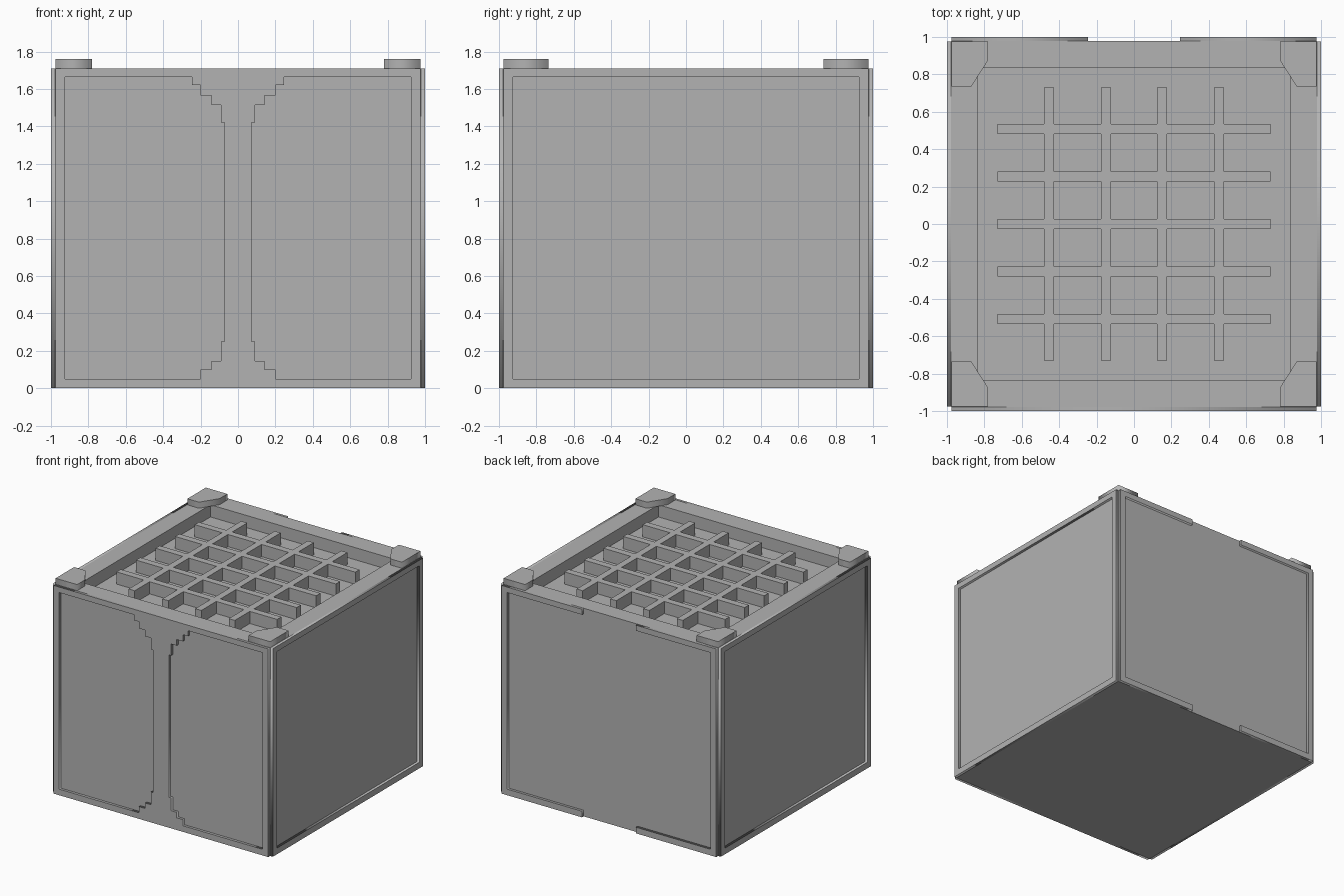
import bpy, bmesh
from math import radians, pi

cube = bpy.data.objects.get("Cube")
if cube:
    bpy.data.objects.remove(cube, do_unlink=True)

CORE, EDGE, H = 0.978, 0.975, 1.71     # core half width, plate half width, body height
THICK = 1 - CORE                       # raised plate thickness
INNER, LOW, HIGH = 0.925, 0.05, 1.665  # recess limits on the sides

grey = bpy.data.materials.new("plain grey")
grey.use_nodes = True
grey.diffuse_color = (0.45, 0.45, 0.45, 1)
grey.node_tree.nodes["Principled BSDF"].inputs["Base Color"].default_value = (0.45, 0.45, 0.45, 1)


def add_object(name, bm, location=(0, 0, 0), rotation=(0, 0, 0)):
    bmesh.ops.recalc_face_normals(bm, faces=bm.faces)
    mesh = bpy.data.meshes.new(name)
    bm.to_mesh(mesh)
    bm.free()
    mesh.materials.append(grey)
    obj = bpy.data.objects.new(name, mesh)
    obj.location, obj.rotation_euler = location, rotation
    bpy.context.collection.objects.link(obj)
    return obj


def plate(name, loops, thickness, location, rotation=(0, 0, 0)):
    """Flat plate from outline loops; inner loops become holes."""
    curve = bpy.data.curves.new(name, 'CURVE')
    curve.dimensions, curve.fill_mode = '2D', 'BOTH'
    curve.extrude = thickness / 2
    for loop in loops:
        spline = curve.splines.new('POLY')
        spline.points.add(len(loop) - 1)
        for point, (x, y) in zip(spline.points, loop):
            point.co = (x, y, 0, 1)
        spline.use_cyclic_u = True
    temp = bpy.data.objects.new("outline", curve)
    bpy.context.collection.objects.link(temp)
    graph = bpy.context.evaluated_depsgraph_get()
    mesh = bpy.data.meshes.new_from_object(temp.evaluated_get(graph))
    bm = bmesh.new()
    bm.from_mesh(mesh)
    bpy.data.objects.remove(temp)
    bpy.data.curves.remove(curve)
    bpy.data.meshes.remove(mesh)
    bmesh.ops.remove_doubles(bm, verts=bm.verts, dist=0.0005)
    bmesh.ops.dissolve_limit(bm, angle_limit=radians(1), verts=bm.verts, edges=bm.edges)
    return add_object(name, bm, location, rotation)


def rect(x0, y0, x1, y1):
    return [(x0, y0), (x1, y0), (x1, y1), (x0, y1)]


def mirror(loop):
    return [(-x, y) for x, y in reversed(loop)]


# Body with a square well sunk into the top
bm = bmesh.new()
bmesh.ops.create_cube(bm, size=2)
for v in bm.verts:
    v.co = (v.co.x * CORE, v.co.y * CORE, (v.co.z + 1) * H / 2)
top = max(bm.faces, key=lambda f: f.calc_center_median().z)
bmesh.ops.inset_region(bm, faces=[top], thickness=CORE - 0.775)
well = bmesh.ops.extrude_face_region(bm, geom=[top])["geom"]
bmesh.ops.translate(bm, vec=(0, 0, -0.1), verts=[g for g in well if isinstance(g, bmesh.types.BMVert)])
if top.is_valid:
    bmesh.ops.delete(bm, geom=[top], context='FACES')
add_object("body", bm)

# Side frames
outer = rect(-EDGE, 0, EDGE, H)
mid = CORE + THICK / 2
for name, sign in (("left", 1), ("right", -1)):
    plate(name + "_side_frame", [outer, rect(-INNER, LOW, INNER, HIGH)], THICK,
          (sign * mid, 0, 0), (pi / 2, 0, sign * pi / 2))

# Front frame with a stepped central pillar
recess = [(INNER, LOW), (INNER, HIGH), (0.245, HIGH), (0.245, 1.62), (0.2, 1.62),
          (0.2, 1.565), (0.143, 1.565), (0.143, 1.515), (0.092, 1.515), (0.092, 1.42),
          (0.072, 1.42), (0.072, 0.25), (0.092, 0.25), (0.092, 0.145), (0.143, 0.145),
          (0.143, 0.1), (0.2, 0.1), (0.2, LOW)]
plate("front_frame", [outer, recess, mirror(recess)], THICK, (0, -mid, 0), (pi / 2, 0, 0))

# Back brackets, open in the middle
GAP = 0.245
bracket = [(GAP, 0), (EDGE, 0), (EDGE, H), (GAP, H), (GAP, HIGH),
           (INNER, HIGH), (INNER, LOW), (GAP, LOW)]
for name, loop in (("right", bracket), ("left", mirror(bracket))):
    plate(name + "_back_bracket", [loop], THICK, (0, mid, 0), (pi / 2, 0, pi))

# Grate: keep the grid cells that lie on a bar, then thicken them
BAR, REACH = 0.0275, 0.73
x_bars = [-0.455, -0.15, 0.15, 0.455]
y_bars = [-0.508, -0.254, 0, 0.254, 0.508]


def cuts(bars):
    return [-REACH] + [b + s for b in bars for s in (-BAR, BAR)] + [REACH]


xs, ys = cuts(x_bars), cuts(y_bars)
bm = bmesh.new()
for i in range(len(xs) - 1):
    for j in range(len(ys) - 1):
        if i % 2 or j % 2:
            cell = rect(xs[i], ys[j], xs[i + 1], ys[j + 1])
            bm.faces.new([bm.verts.new((x, y, H)) for x, y in cell])
bmesh.ops.remove_doubles(bm, verts=bm.verts, dist=0.0005)
base = bm.faces[:]
new = bmesh.ops.extrude_face_region(bm, geom=base, use_keep_orig=True)["geom"]
bmesh.ops.translate(bm, vec=(0, 0, -0.1), verts=[g for g in new if isinstance(g, bmesh.types.BMVert)])
add_object("top_grate", bm)

# Corner feet on the top
foot = [(0.78, EDGE), (0.78, 0.875), (0.87, 0.735), (EDGE, 0.735), (EDGE, EDGE)]
for side, sx in (("left", 1), ("right", -1)):
    for end, sy in (("front", -1), ("back", 1)):
        plate(f"{end}_{side}_foot", [[(x * sx, y * sy) for x, y in foot]], 0.05, (0, 0, H + 0.025))
